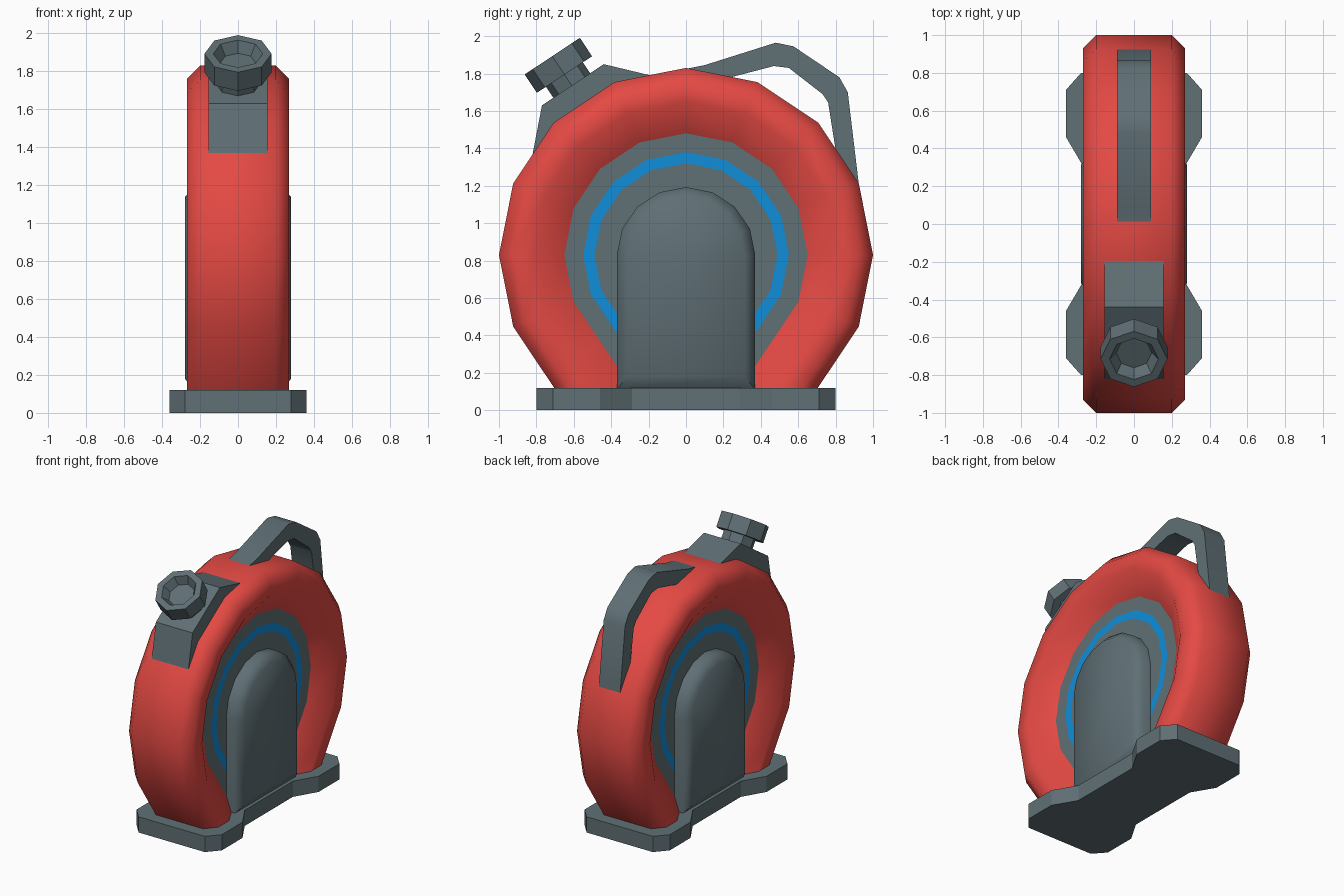
import bpy, bmesh, math
from mathutils import Vector, Matrix

if "Cube" in bpy.data.objects:
    bpy.data.objects.remove(bpy.data.objects["Cube"])


def material(name, rgb):
    m = bpy.data.materials.new(name)
    m.diffuse_color = (*rgb, 1)
    m.use_nodes = True
    m.node_tree.nodes["Principled BSDF"].inputs["Base Color"].default_value = m.diffuse_color
    return m


RED = material("red", (0.78, 0.067, 0.057))
GREY = material("slate grey", (0.115, 0.16, 0.178))
BLUE = material("blue", (0.005, 0.27, 0.70))
CZ = 0.83  # height of the wheel centre


def finish(bm, name, mats, angle=30):
    bmesh.ops.recalc_face_normals(bm, faces=bm.faces)
    me = bpy.data.meshes.new(name)
    bm.to_mesh(me)
    bm.free()
    for m in mats:
        me.materials.append(m)
    ob = bpy.data.objects.new(name, me)
    bpy.context.collection.objects.link(ob)
    bpy.ops.object.select_all(action='DESELECT')
    ob.select_set(True)
    bpy.context.view_layer.objects.active = ob
    bpy.ops.object.shade_smooth_by_angle(angle=math.radians(angle))
    return ob


def loft(bm, rings, closed_rings=False, closed_loft=False):
    """Bridge equal-length lists of points with quads; returns vertices and face strips."""
    vs = [[bm.verts.new(p) for p in r] for r in rings]
    n, k = len(vs[0]), len(vs)
    strips = []
    for i in range(k if closed_loft else k - 1):
        a, b = vs[i], vs[(i + 1) % k]
        strips.append([bm.faces.new((a[j], a[(j + 1) % n], b[(j + 1) % n], b[j]))
                       for j in range(n if closed_rings else n - 1)])
    return vs, strips


def horseshoe(r, x):
    """Sixteen-sided circle whose lowest sides run straight on into the base."""
    pts = [(r * math.cos(math.radians(a)), CZ + r * math.sin(math.radians(a)))
           for a in [-45 + 22.5 * i for i in range(13)]]
    y, z = pts[0]
    foot = max(0.05, y - (z - 0.1) / 1.497)
    return [(x, y, z) for y, z in [(foot, 0.1)] + pts + [(-foot, 0.1)]]


def horseshoe_solid(profile):
    bm = bmesh.new()
    vs, strips = loft(bm, [horseshoe(r, x) for r, x in profile], closed_loft=True)
    bm.faces.new([r[0] for r in vs])
    bm.faces.new([r[-1] for r in vs])
    return bm, strips


def prism(name, pts, w):
    """Side-view (y, z) outline extruded across x."""
    bm = bmesh.new()
    vs, _ = loft(bm, [[(x, y, z) for y, z in pts] for x in (-w, w)], closed_rings=True)
    for r in vs:
        bm.faces.new(r)
    return finish(bm, name, [GREY])


# Red reel body, dished on both sides
half = [(0.64, 0.153), (0.82, 0.27), (0.93, 0.27), (1.0, 0.2)]
bm, _ = horseshoe_solid(half + [(r, -x) for r, x in reversed(half)])
finish(bm, "reel_body", [RED], 50)

# Side discs with blue ring
half = [(0.3, 0.16), (0.49, 0.16), (0.55, 0.16), (0.655, 0.16)]
bm, strips = horseshoe_solid(half + [(r, -x) for r, x in reversed(half)])
for i in (1, 5):
    for f in strips[i]:
        f.material_index = 1
finish(bm, "side_discs", [GREY, BLUE])


# Arched side supports
def arch(r, low, x):
    top = [(r * math.cos(math.pi * i / 8), CZ + r * math.sin(math.pi * i / 8) * 0.98)
           for i in range(9)]
    return [(x, y, z) for y, z in [(r, low)] + top + [(-r, low)]]


for side, s in (("right", 1), ("left", -1)):
    bm = bmesh.new()
    vs, _ = loft(bm, [arch(0.37, 0.11, s * 0.1), arch(0.37, 0.11, s * 0.225),
                      arch(0.315, 0.18, s * 0.28)], closed_rings=True)
    bm.faces.new(vs[0])
    bm.faces.new(vs[-1])
    finish(bm, side + "_support", [GREY], 50)

# Waisted base plate
q = [(0.26, 0.29), (0.36, 0.46), (0.36, 0.71), (0.28, 0.8)]
outline = (q + [(-x, y) for x, y in reversed(q)] + [(-x, -y) for x, y in q]
           + [(x, -y) for x, y in reversed(q)])
bm = bmesh.new()
vs, _ = loft(bm, [[(x, y, z) for x, y in outline] for z in (0, 0.12)], closed_rings=True)
for r in vs:
    bm.faces.new(r)
finish(bm, "base_plate", [GREY])

# Carry handle
prism("carry_handle", [(0, 1.825), (0.1, 1.845), (0.48, 1.965), (0.575, 1.945), (0.82, 1.78),
                       (0.865, 1.70), (0.925, 1.20), (0.82, 1.2), (0.80, 1.39), (0.76, 1.645),
                       (0.73, 1.69), (0.55, 1.83), (0.47, 1.84), (0.24, 1.78), (0, 1.71)], 0.09)

# Nozzle mount on the rim
prism("nozzle_mount", [(-0.19, 1.79), (-0.44, 1.85), (-0.77, 1.63), (-0.82, 1.37),
                       (-0.6, 1.3), (-0.25, 1.6)], 0.155)

# Nozzle: neck, wide collar and tapered opening, turned round its tilted axis
axis = Vector((0, -0.55, 0.83)).normalized()
across = Vector((0, axis.z, -axis.y))
tip = Vector((0, -0.715, 1.893))
bm = bmesh.new()
rings = []
for r, d in [(0.118, -0.3), (0.118, -0.118), (0.177, -0.118), (0.177, 0),
             (0.13, 0), (0.095, -0.06)]:
    rings.append([tip + axis * d + r * (across * math.cos(a) + Vector((1, 0, 0)) * math.sin(a))
                  for a in [math.pi * i / 4 for i in range(8)]])
vs, _ = loft(bm, rings, closed_rings=True)
bm.faces.new(vs[0])
bm.faces.new(vs[-1])
finish(bm, "nozzle", [GREY])
